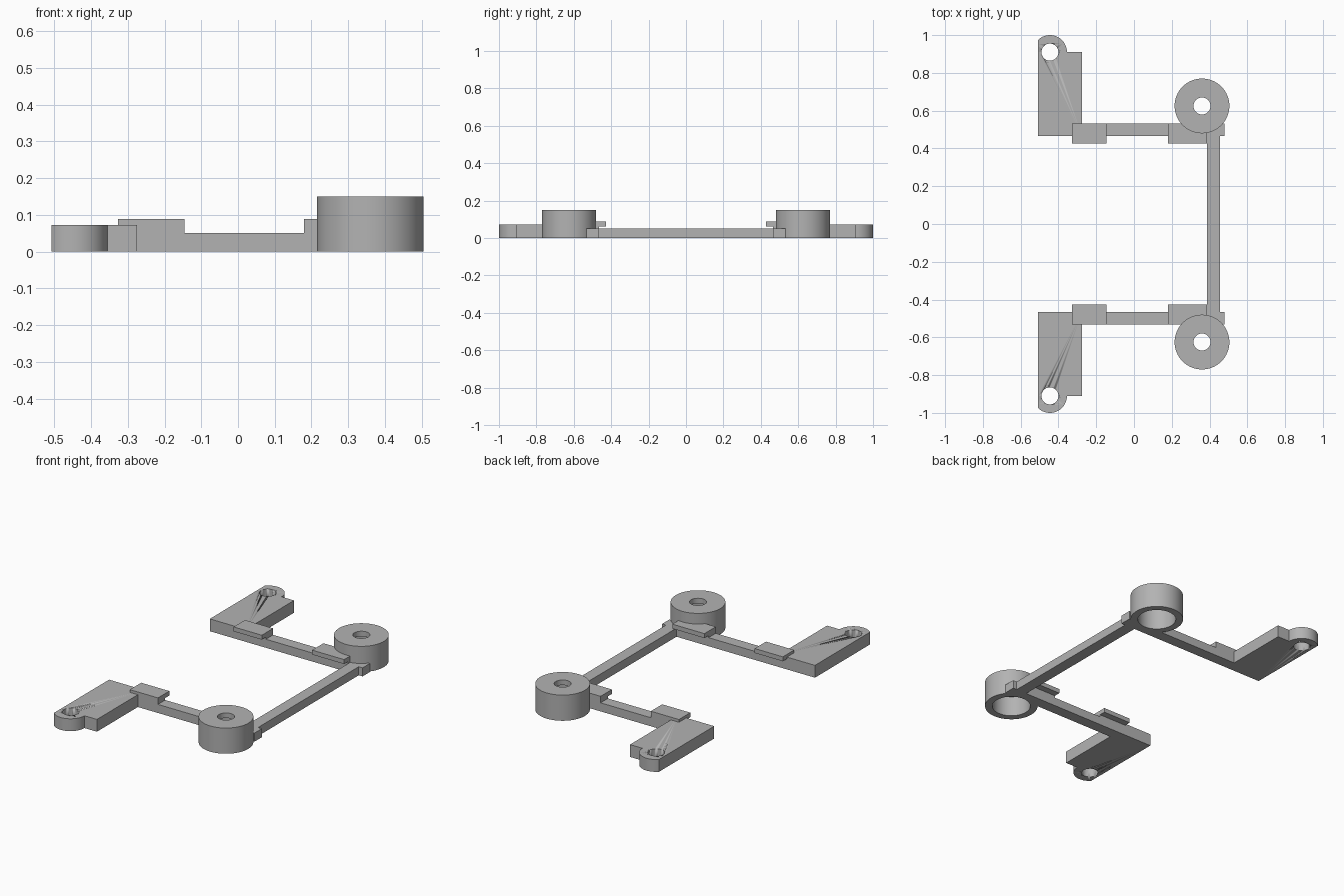
import bpy, bmesh, math
from mathutils import Vector

if "Cube" in bpy.data.objects:
    bpy.data.objects.remove(bpy.data.objects["Cube"], do_unlink=True)

grey = bpy.data.materials.new("plain grey")
grey.use_nodes = True
grey.diffuse_color = (0.45, 0.45, 0.45, 1)
grey.node_tree.nodes["Principled BSDF"].inputs["Base Color"].default_value = (0.45, 0.45, 0.45, 1)

CUP = (0.36, 0.625)
FOOT_HOLE = (-0.445, 0.91)


def circle(center, radius, steps=64):
    return [(center[0] + radius * math.cos(math.tau * i / steps),
             center[1] + radius * math.sin(math.tau * i / steps)) for i in range(steps)]


def prism(name, points, direction):
    """Extrude a planar outline of 3D points along a direction."""
    bm = bmesh.new()
    face = bm.faces.new([bm.verts.new(p) for p in points])
    moved = bmesh.ops.extrude_face_region(bm, geom=[face])
    verts = [g for g in moved["geom"] if isinstance(g, bmesh.types.BMVert)]
    bmesh.ops.translate(bm, verts=verts, vec=Vector(direction))
    bmesh.ops.recalc_face_normals(bm, faces=bm.faces)
    return finish(name, bm)


def finish(name, bm):
    mesh = bpy.data.meshes.new(name)
    bm.to_mesh(mesh)
    bm.free()
    mesh.materials.append(grey)
    obj = bpy.data.objects.new(name, mesh)
    bpy.context.collection.objects.link(obj)
    return obj


def plate(name, outline, z0, z1):
    return prism(name, [(x, y, z0) for x, y in outline], (0, 0, z1 - z0))


def rect(x0, x1, y0, y1):
    return [(x0, y0), (x1, y0), (x1, y1), (x0, y1)]


def cut(obj, cutter):
    mod = obj.modifiers.new("cut", 'BOOLEAN')
    mod.operation = 'DIFFERENCE'
    mod.solver = 'EXACT'
    mod.object = cutter
    cutter.hide_render = True
    cutter.hide_viewport = True
    cutter.display_type = 'WIRE'


def smooth(obj):
    bpy.ops.object.select_all(action='DESELECT')
    obj.select_set(True)
    bpy.context.view_layer.objects.active = obj
    bpy.ops.object.shade_smooth_by_angle(angle=math.radians(30))


def mirror(obj):
    mod = obj.modifiers.new("mirror", 'MIRROR')
    mod.use_axis = (False, True, False)
    mod.use_mirror_merge = False


# Hollow cup with a screw hole in its top, turned around its own axis
bm = bmesh.new()
section = [(0.105, 0), (0.145, 0), (0.145, 0.15), (0.045, 0.15), (0.045, 0.12), (0.105, 0.12)]
ring = [bm.verts.new((CUP[0] + r, CUP[1], z)) for r, z in section]
edges = [bm.edges.new((ring[i], ring[i - 1])) for i in range(len(ring))]
bmesh.ops.spin(bm, geom=ring + edges, cent=(CUP[0], CUP[1], 0), axis=(0, 0, 1),
               angle=math.tau, steps=64, use_merge=True)
bmesh.ops.remove_doubles(bm, verts=bm.verts, dist=0.0001)
bmesh.ops.recalc_face_normals(bm, faces=bm.faces)
cup = finish("cup", bm)
smooth(cup)

# Foot with a rounded tab, straight on its outer side
tab = [(max(x, -0.508), y) for x, y in circle(FOOT_HOLE, 0.09) if y > 0.909]
foot = plate("foot", [(-0.508, 0.465), (-0.275, 0.465), (-0.275, 0.91)] + tab, 0, 0.072)
smooth(foot)
foot_cutter = plate("foot_hole_cutter", circle(FOOT_HOLE, 0.045), -0.1, 0.2)
smooth(foot_cutter)
cut(foot, foot_cutter)

# Side arm and its two hooked clips, kept out of the cup's hollow
cup_cutter = plate("cup_hollow_cutter", circle(CUP, 0.125), -0.1, 0.2)
arm = plate("side_arm", rect(-0.275, 0.48, 0.465, 0.532), 0, 0.05)
cut(arm, cup_cutter)
hook = [(0.532, 0.05), (0.465, 0.05), (0.465, 0.062), (0.427, 0.062), (0.427, 0.088), (0.532, 0.088)]
clips = []
for name, x0, x1 in (("foot_clip", -0.327, -0.145), ("cup_clip", 0.18, 0.387)):
    clip = prism(name, [(x0, y, z) for y, z in hook], (x1 - x0, 0, 0))
    cut(clip, cup_cutter)
    clips.append(clip)

for part in [cup, foot, arm] + clips:
    mirror(part)

# Long bar joining the two arms
plate("cross_bar", rect(0.387, 0.455, -0.465, 0.465), 0, 0.05)
